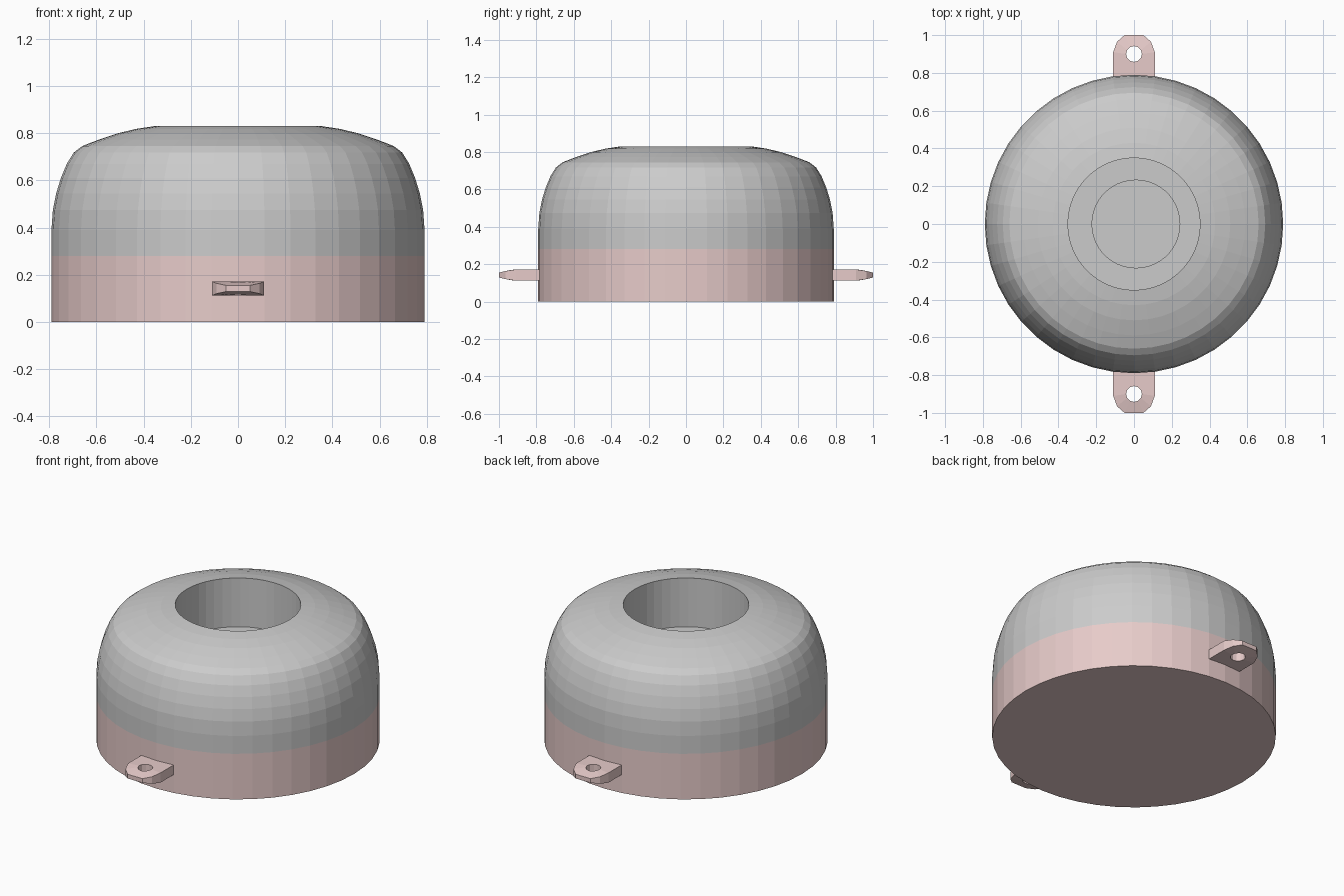
import bpy, bmesh
from math import sin, cos, pi, tau

if "Cube" in bpy.data.objects:
    bpy.data.objects.remove(bpy.data.objects["Cube"])

SIDES = 44


def material(name, rgb):
    m = bpy.data.materials.new(name)
    m.diffuse_color = (*rgb, 1)
    m.use_nodes = True
    m.node_tree.nodes["Principled BSDF"].inputs["Base Color"].default_value = m.diffuse_color
    return m


def finish(name, bm, mat=None):
    bmesh.ops.recalc_face_normals(bm, faces=bm.faces)
    me = bpy.data.meshes.new(name)
    bm.to_mesh(me)
    bm.free()
    ob = bpy.data.objects.new(name, me)
    bpy.context.collection.objects.link(ob)
    if mat:
        me.materials.append(mat)
    return ob


def lathe(name, profile, mat=None, cap_start=True, x=0):
    """Revolve (radius, z) points about z; the last ring is capped."""
    bm = bmesh.new()
    rings = [[bm.verts.new((x + r * cos(tau * i / SIDES), r * sin(tau * i / SIDES), z))
              for i in range(SIDES)] for r, z in profile]
    for a, b in zip(rings, rings[1:]):
        for i in range(SIDES):
            j = (i + 1) % SIDES
            bm.faces.new((a[i], a[j], b[j], b[i]))
    bm.faces.new(rings[-1])
    if cap_start:
        bm.faces.new(rings[0])
    return finish(name, bm, mat)


def tab(name, side, mat):
    """Tapered mounting lug with a through hole, on the +y or -y side."""
    half = [(0, .76), (.11, .76), (.11, .85), (.11, .91), (.09, .965), (.05, 1), (0, 1)]
    outline = half + [(-x, y) for x, y in half[-2:0:-1]]
    n = len(outline)
    hole = [(.042 * sin(tau * i / n), .9 - .042 * cos(tau * i / n)) for i in range(n)]

    def thick(y):
        return .03 if y <= .91 else .03 - .017 * ((y - .91) / .09) ** 1.4

    bm = bmesh.new()
    rings = []
    for loop, up in ((hole, 1), (outline, 1), (outline, -1), (hole, -1)):
        rings.append([bm.verts.new((x, side * y, .142 + up * thick(y))) for x, y in loop])
    for k in range(4):
        a, b = rings[k], rings[(k + 1) % 4]
        for i in range(n):
            j = (i + 1) % n
            bm.faces.new((a[i], a[j], b[j], b[i]))
    return finish(name, bm, mat)


pink = material("pink", (.8, .6, .59))
dark = material("dark_grey", (.6, .6, .6))

# Base drum
lathe("base", [(.79, 0), (.79, .28)], pink)

# Rounded cover with a recessed well in the top
lathe("cover", [(.79, .28), (.79, .39), (.784, .475), (.77, .545), (.75, .61),
                (.725, .67), (.695, .718), (.66, .745), (.59, .772), (.51, .799),
                (.43, .818), (.35, .83), (.35, .53)], cap_start=True)

# Disc in the floor of the well
lathe("well_disc", [(.235, .52), (.235, .54)], dark, x=.01)

# Mounting lugs
tab("back_lug", 1, pink)
tab("front_lug", -1, pink)
